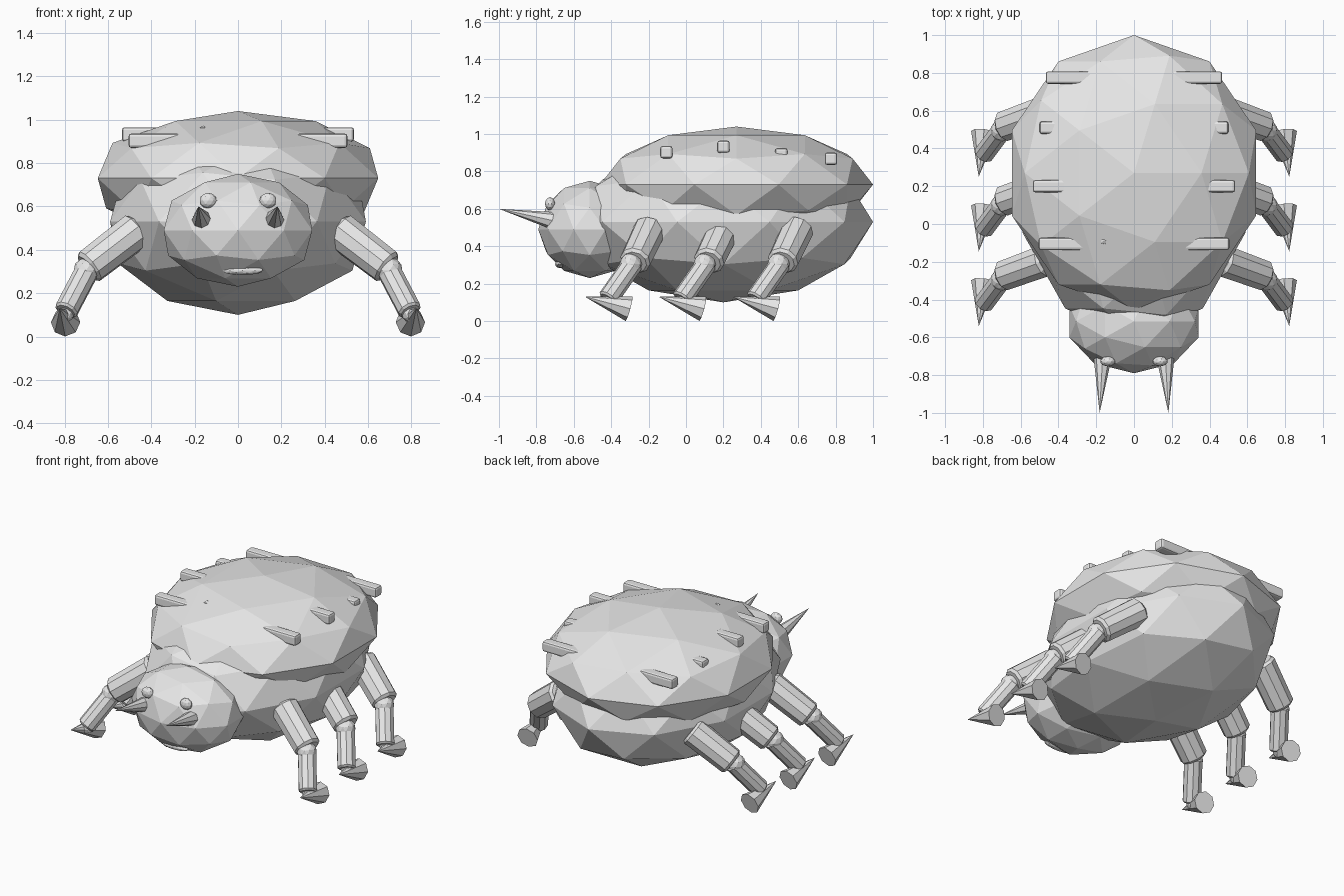
import bpy
from mathutils import Vector

if "Cube" in bpy.data.objects:
    bpy.data.objects.remove(bpy.data.objects["Cube"])

grey = bpy.data.materials.new("plain_grey")
grey.diffuse_color = (0.8, 0.8, 0.8, 1)
grey.use_nodes = True
grey.node_tree.nodes["Principled BSDF"].inputs["Base Color"].default_value = grey.diffuse_color


def finish(name):
    ob = bpy.context.object
    ob.name = name
    ob.data.materials.append(grey)
    return ob


def ball(name, loc, radii, level=2):
    bpy.ops.mesh.primitive_ico_sphere_add(subdivisions=level, radius=1, location=loc)
    ob = finish(name)
    ob.scale = radii
    return ob


def rod(name, a, b, r1, r2, sides=8, bevel=0.0):
    """Tapered cylinder running from point a to point b."""
    a, b = Vector(a), Vector(b)
    d = b - a
    bpy.ops.mesh.primitive_cone_add(vertices=sides, radius1=r1, radius2=r2,
                                    depth=d.length, location=(a + b) / 2,
                                    rotation=d.to_track_quat('Z', 'Y').to_euler())
    ob = finish(name)
    if bevel:
        m = ob.modifiers.new("rounded_ends", 'BEVEL')
        m.width = bevel
        m.segments = 1
        m.limit_method = 'ANGLE'
        m.angle_limit = 1.0
    return ob


# Faceted body masses
ball("belly", (0, 0.2, 0.53), (0.62, 0.80, 0.43))
ball("shell", (0, 0.27, 0.73), (0.68, 0.73, 0.31))
ball("head", (0, -0.515, 0.49), (0.36, 0.275, 0.26))
ball("mouth", (0.02, -0.675, 0.305), (0.10, 0.025, 0.022))
ball("shell_bump", (-0.16, -0.09, 0.958), (0.02, 0.02, 0.015), 1)

# Shell studs: y, z, outer x, inner x
STUDS = [(-0.105, 0.903, 0.505, 0.22), (0.20, 0.932, 0.535, 0.36),
         (0.51, 0.892, 0.50, 0.38), (0.775, 0.868, 0.467, 0.18)]

for s, side in ((-1, "left"), (1, "right")):
    # Face
    rod("horn_" + side, (s * 0.165, -0.68, 0.53), (s * 0.182, -1.0, 0.60), 0.052, 0.0)
    ball("eye_" + side, (s * 0.138, -0.727, 0.627), (0.04, 0.027, 0.036))

    # Legs: thigh, joint, shin and pointed foot
    for i, leg in enumerate(("front", "middle", "back")):
        y = i * 0.395
        tag = leg + "_" + side
        hip = (s * 0.46, y - 0.19, 0.495)
        knee = (s * 0.695, y - 0.275, 0.315)
        shin_top = (s * 0.69, y - 0.28, 0.315)
        ankle = (s * 0.795, y - 0.42, 0.115)
        rod("thigh_" + tag, hip, knee, 0.088, 0.083, 10, 0.015)
        ball("knee_" + tag, (s * 0.70, y - 0.295, 0.305), (0.06, 0.06, 0.06))
        rod("shin_" + tag, shin_top, ankle, 0.056, 0.056, 10, 0.01)
        ball("ankle_" + tag, (s * 0.795, y - 0.41, 0.105), (0.04, 0.04, 0.04))
        rod("foot_" + tag, (s * 0.795, y - 0.305, 0.066), (s * 0.822, y - 0.54, 0.13),
            0.068, 0.0)

    # Bars poking out of the shell
    for i, (y, z, outer, inner) in enumerate(STUDS):
        bpy.ops.mesh.primitive_cube_add(size=1, location=(s * (outer + inner) / 2, y, z))
        ob = finish("stud_%d_%s" % (i + 1, side))
        size = Vector((outer - inner, 0.066, 0.066))
        for v in ob.data.vertices:
            v.co = v.co * size
        m = ob.modifiers.new("soft_edges", 'BEVEL')
        m.width = 0.013
        m.segments = 2
